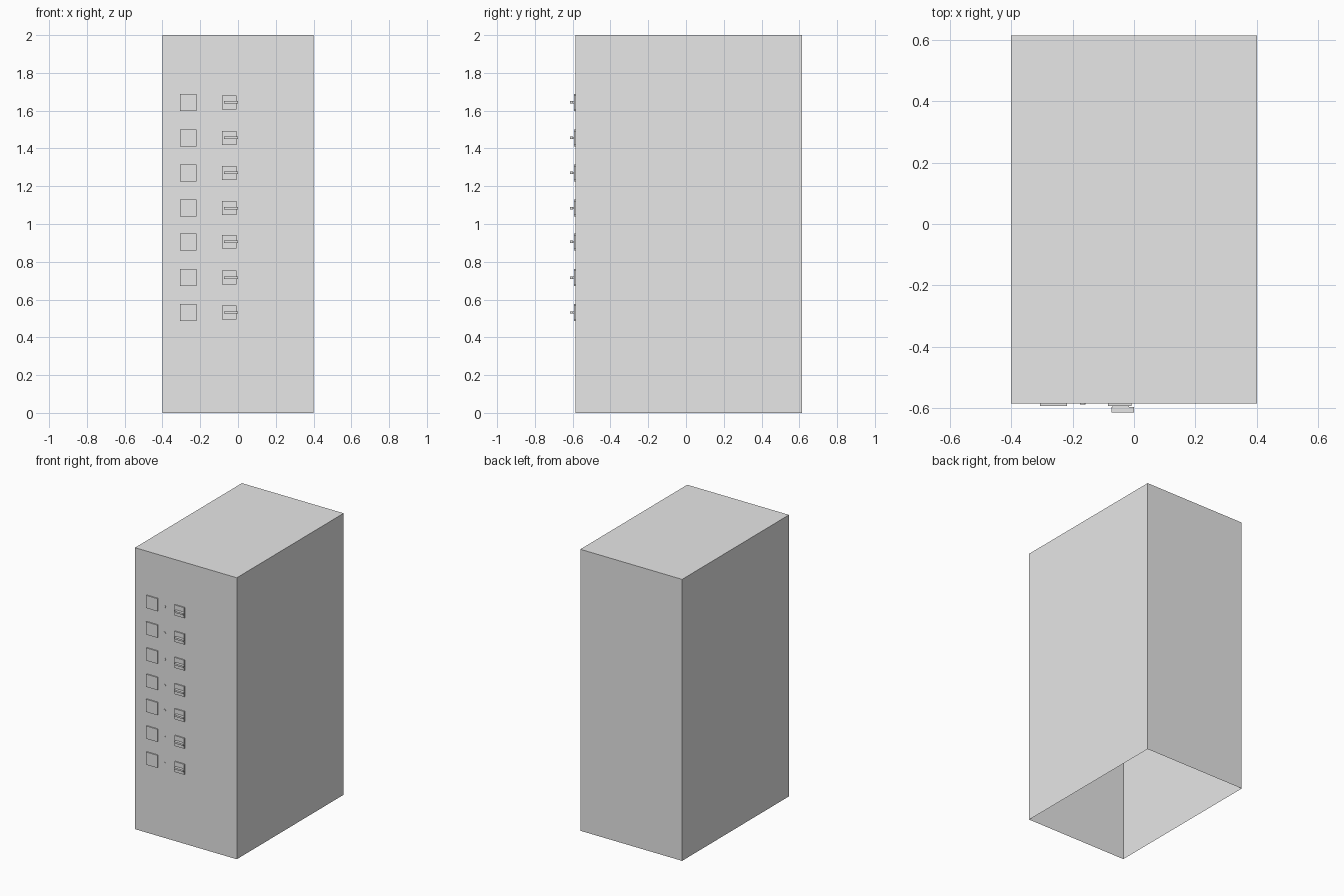
import bpy, bmesh, math
from mathutils import Matrix, Vector

if "Cube" in bpy.data.objects:
    bpy.data.objects.remove(bpy.data.objects["Cube"])

grey = bpy.data.materials.new("plain_grey")
grey.diffuse_color = (0.8, 0.8, 0.8, 1)
grey.use_nodes = True
grey.node_tree.nodes["Principled BSDF"].inputs["Base Color"].default_value = grey.diffuse_color

FRONT, BACK = -0.585, 0.615
ROWS = [0.531, 0.716, 0.906, 1.084, 1.271, 1.456, 1.644]


def finish(name, bm):
    mesh = bpy.data.meshes.new(name)
    bm.to_mesh(mesh)
    bm.free()
    mesh.materials.append(grey)
    obj = bpy.data.objects.new(name, mesh)
    bpy.context.collection.objects.link(obj)
    return obj


def box(name, lo, hi, open_bottom=False):
    lo, hi = Vector(lo), Vector(hi)
    bm = bmesh.new()
    bmesh.ops.create_cube(bm, size=1, matrix=Matrix.Translation((lo + hi) / 2)
                          @ Matrix.Diagonal((*(hi - lo), 1)))
    if open_bottom:
        bm.normal_update()
        bmesh.ops.delete(bm, geom=[f for f in bm.faces if f.normal.z < -0.5],
                         context='FACES_ONLY')
    return finish(name, bm)


def disc(name, centre, radius, depth):
    bm = bmesh.new()
    bmesh.ops.create_cone(bm, cap_ends=True, segments=12, radius1=radius,
                          radius2=radius, depth=depth,
                          matrix=Matrix.Translation(centre)
                          @ Matrix.Rotation(math.pi / 2, 4, 'X'))
    return finish(name, bm)


# Cabinet shell, open underneath
box("cabinet_shell", (-0.4, FRONT, 0), (0.4, BACK, 2), open_bottom=True)

# One row of fittings per compartment
for i, z in enumerate(ROWS, 1):
    # Square label plate
    box(f"label_plate_{i}", (-0.307, -0.593, z - 0.045), (-0.219, FRONT, z + 0.045))
    # Small blank marker
    disc(f"marker_{i}", (-0.167, FRONT - 0.0015, z), 0.009, 0.003)
    # Latch: base plate, stem and lever
    box(f"latch_base_{i}", (-0.084, -0.593, z - 0.037), (-0.008, FRONT, z + 0.037))
    box(f"latch_stem_{i}", (-0.07, -0.599, z - 0.005), (-0.016, -0.593, z + 0.005))
    box(f"latch_lever_{i}", (-0.073, -0.615, z - 0.006), (0.0, -0.597, z + 0.006))
